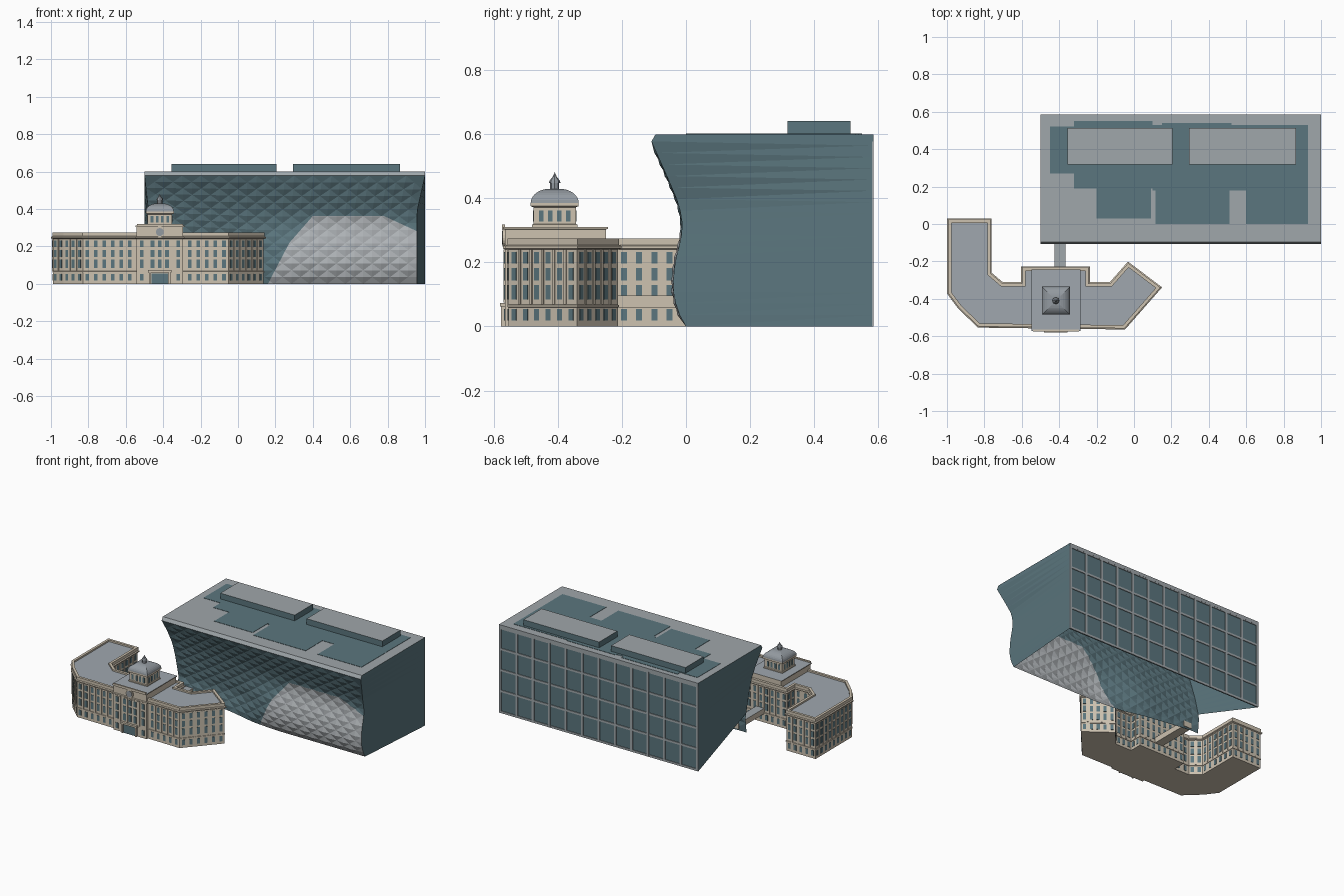
import bpy, bmesh, math
from mathutils import Vector, Matrix

if "Cube" in bpy.data.objects:
    bpy.data.objects.remove(bpy.data.objects["Cube"])

def mat(name, r, g, b):
    m = bpy.data.materials.new(name)
    m.diffuse_color = (r, g, b, 1)
    m.use_nodes = True
    m.node_tree.nodes["Principled BSDF"].inputs["Base Color"].default_value = m.diffuse_color
    return m

STONE = mat("warm stone", .61, .54, .435)
GLASS = mat("teal glass", .105, .182, .21)
GREY = mat("roof grey", .35, .385, .405)
BLUEGREY = mat("old roof blue grey", .35, .39, .43)
PALE = mat("pale panel", .42, .445, .465)
SLATE = mat("dome slate", .29, .32, .35)

def finish(bm, name, *mats):
    bmesh.ops.recalc_face_normals(bm, faces=bm.faces)
    me = bpy.data.meshes.new(name)
    bm.to_mesh(me)
    bm.free()
    for m in mats:
        me.materials.append(m)
    ob = bpy.data.objects.new(name, me)
    bpy.context.collection.objects.link(ob)
    return ob

def add_box(bm, centre, size, angle=0):
    m = Matrix.Translation(centre) @ Matrix.Rotation(angle, 4, 'Z') @ Matrix.Diagonal((*size, 1))
    bmesh.ops.create_cube(bm, size=1, matrix=m)

def span(bm, x0, x1, y0, y1, z0, z1):
    add_box(bm, ((x0 + x1) / 2, (y0 + y1) / 2, (z0 + z1) / 2), (x1 - x0, y1 - y0, z1 - z0))

def offset(poly, d):
    """Mitred outward offset of a counter-clockwise polygon."""
    out = []
    for i, p in enumerate(poly):
        p = Vector(p)
        a = (p - Vector(poly[i - 1])).normalized()
        b = (Vector(poly[(i + 1) % len(poly)]) - p).normalized()
        na, nb = Vector((a.y, -a.x)), Vector((b.y, -b.x))
        out.append(p + (na + nb) * d / (1 + na.dot(nb)))
    return out

def loft(name, poly, profile, mats, cap=0):
    """Skin a footprint through (offset, height) steps; the top face takes slot cap."""
    bm = bmesh.new()
    rings = [[bm.verts.new((*p, z)) for p in offset(poly, d)] for d, z in profile]
    for a, b in zip(rings, rings[1:]):
        for i in range(len(poly)):
            j = (i + 1) % len(poly)
            bm.faces.new((a[i], a[j], b[j], b[i]))
    bm.faces.new(rings[0][::-1])
    bm.faces.new(rings[-1]).material_index = cap
    return finish(bm, name, *mats)

def rect(x0, x1, y0, y1):
    return [(x0, y0), (x1, y0), (x1, y1), (x0, y1)]

# ---------- Modern hall: curved front ----------
LEFT = [(0, .03), (.05, .035), (.15, .045), (.3, .01), (.4, -.022), (.5, -.065), (.578, -.108)]
RIGHT = [(0, 0), (.05, -.028), (.12, -.042), (.2, -.035), (.28, -.014), (.34, -.012),
         (.4, -.03), (.47, -.06), (.578, -.108)]

def interp(pts, z):
    for (z0, y0), (z1, y1) in zip(pts, pts[1:]):
        if z <= z1:
            return y0 + (y1 - y0) * (z - z0) / (z1 - z0)
    return pts[-1][1]

def front_y(x, z):
    t = min(max((x + .1) / .45, 0), 1)
    t = t * t * (3 - 2 * t)
    return interp(LEFT, z) * (1 - t) + interp(RIGHT, z) * t

NX, NZ, TOP, BACK = 30, 16, .578, .58

def sheet_point(i, j):
    pull = min(1, (1 - j / NZ) * 3)        # both ends draw inward below the roof
    x0, x1 = -.5 + .02 * pull, 1 - .043 * pull
    x = x0 + (x1 - x0) * i / NX
    low = .05 * min(max((.1 - x) / .5, 0), 1)
    z = low + (TOP - low) * j / NZ
    inner = 0 < i < NX and 0 < j < NZ
    bump = -.007 if inner and (i + j) % 2 else 0
    return Vector((x, front_y(x, z) + bump, z))

bm = bmesh.new()
g = [[bm.verts.new(sheet_point(i, j)) for j in range(NZ + 1)] for i in range(NX + 1)]
for i in range(NX):
    for j in range(NZ):
        a, b, c, d = g[i][j], g[i + 1][j], g[i + 1][j + 1], g[i][j + 1]
        if (i + j) % 2 == 0:      # folds join the low points, leaving diamond pyramids
            bm.faces.new((a, b, c)); bm.faces.new((a, c, d))
        else:
            bm.faces.new((a, b, d)); bm.faces.new((b, c, d))
# cut the outline of the pale panel area, then colour inside it
outline = [(.16, 0), (.275, .22), (.4, .363), (.78, .363), (.96, .28)]
lines = []
for (x0, z0), (x1, z1) in zip(outline, outline[1:]):
    n = Vector((z1 - z0, 0, x0 - x1)).normalized()
    p = Vector((x0, 0, z0))
    lines.append((p, n))
    bmesh.ops.bisect_plane(bm, geom=bm.verts[:] + bm.edges[:] + bm.faces[:],
                           plane_co=p, plane_no=n)
for f in bm.faces:
    c = f.calc_center_median()
    if all((c - p).dot(n) > 0 for p, n in lines):
        f.material_index = 1
finish(bm, "faceted_front", GLASS, PALE)

# side walls follow the front; the left one lifts off the ground toward the front
for name, i, x, first in (("left_wall", 0, -.5, 4), ("right_wall", NX, 1, 0)):
    bm = bmesh.new()
    front = [bm.verts.new(sheet_point(i, j)) for j in range(first, NZ + 1)]
    front.append(bm.verts.new((x, -.093, .6)))
    n = len(front) - 1
    back = [bm.verts.new((x, BACK, .6 * k / n)) for k in range(n + 1)]
    for k in range(n):
        bm.faces.new((front[k], back[k], back[k + 1]))
        bm.faces.new((front[k], back[k + 1], front[k + 1]))
    finish(bm, name, GLASS)

# roof slab with a slanted front rim; its ends match the walls
bm = bmesh.new()
span(bm, -.5, 1, -.108, .585, TOP, .6)
bm.normal_update()
for v in bm.verts:
    if v.co.z > .59 and v.co.y < 0:
        v.co.y = -.095
for f in bm.faces:
    f.material_index = 1 if abs(f.normal.x) > .5 else 0
finish(bm, "hall_roof", GREY, GLASS)

bm = bmesh.new()
for r in [(-.45, -.32, .27, .52), (-.32, .1, .19, .55), (-.2, .09, .03, .19),
          (.1, .15, .18, .53), (.115, .51, 0, .18), (.15, .52, .18, .54),
          (.52, .6, .18, .53), (.6, .93, 0, .53)]:
    span(bm, *r, .598, .602)
finish(bm, "roof_glazing", GLASS)
for name, x0, x1 in (("left_roof_house", -.355, .205), ("right_roof_house", .295, .865)):
    loft(name, rect(x0, x1, .317, .513), [(0, .6), (0, .641)], (GLASS, GREY), 1)

# back wall and its frame
bm = bmesh.new()
span(bm, -.5, 1, BACK - .004, BACK, 0, TOP)
finish(bm, "back_wall", GLASS)
bm = bmesh.new()
for i in range(13):
    x = -.492 + 1.484 * i / 12
    span(bm, x - .008, x + .008, BACK, .585, 0, TOP)
for j in range(5):
    z = .007 + .57 * j / 4
    span(bm, -.5, 1, BACK, .5845, z - .007, z + .007)
finish(bm, "back_frame", GREY)

# ---------- Old stone building ----------
FOOT = [(-.99, .02), (-.99, -.37), (-.932, -.448), (-.83, -.545), (-.052, -.555),
        (.137, -.34), (-.031, -.213), (-.125, -.32), (-.245, -.32), (-.245, -.236),
        (-.595, -.236), (-.595, -.32), (-.705, -.32), (-.77, -.265), (-.77, .02)]
loft("stone_wings", FOOT,
     [(0, 0), (0, .06), (.003, .061), (.003, .067), (0, .068), (0, .24), (.009, .244),
      (.009, .251), (.003, .255), (.003, .275), (-.014, .275), (-.014, .264)], (STONE, BLUEGREY), 1)
loft("centre_block", rect(-.542, -.293, -.565, -.25),
     [(0, 0), (0, .24), (.006, .244), (.006, .251), (0, .254), (0, .303), (.006, .305),
      (.006, .311)], (STONE, BLUEGREY), 1)

# windows and pilasters along every wing wall
ROWS = [(.018, .054), (.085, .13), (.143, .182), (.196, .232)]
wins, pils = bmesh.new(), bmesh.new()
for i, p in enumerate(FOOT):
    p, q = Vector(p), Vector(FOOT[(i + 1) % len(FOOT)])
    d = q - p
    ang = math.atan2(d.y, d.x)
    n = max(1, round(d.length / .045))
    for k in range(n * 2 + 1):
        c = p + d * k / (2 * n)
        if c.y < -.5 and -.56 < c.x < -.275:
            continue
        if k % 2:
            for z0, z1 in ROWS:
                add_box(wins, (*c, (z0 + z1) / 2), (.019, .004, z1 - z0), ang)
        elif 0 < k < 2 * n:
            add_box(pils, (*c, .154), (.009, .008, .172), ang)

# centre front: windows, door, balcony, columns, clock
F = -.565
for x in (-.515, -.457, -.418, -.379, -.32):
    for z0, z1 in ROWS:
        if z0 > .05 or x in (-.515, -.32):
            span(wins, x - .01, x + .01, F - .003, F + .002, z0, z1)
span(wins, -.463, -.373, F - .004, F + .002, 0, .056)
for x in (-.49, -.4375, -.3985, -.346):
    span(pils, x - .005, x + .005, F - .005, F, .075, .24)
span(pils, -.48, -.356, F - .016, F, .062, .074)
for s in (-.47, -.366):
    span(pils, s - .005, s + .005, F - .012, F, 0, .062)
span(pils, -.54, -.295, F - .01, F, .303, .319)

# drum under the dome, with its windows
CX, CY = -.418, -.41
for k in range(4):
    ang = k * math.pi / 2
    for t in (-.042, -.014, .014, .042):
        v = Matrix.Rotation(ang, 3, 'Z') @ Vector((t, -.066, .345))
        add_box(wins, (CX + v.x, CY + v.y, v.z), (.014, .004, .035), ang)
finish(wins, "windows", GLASS)
finish(pils, "pilasters_and_balcony", STONE)

sq = rect(CX - .066, CX + .066, CY - .066, CY + .066)
loft("drum", sq, [(.005, .31), (.005, .318), (0, .32), (0, .372), (.009, .376), (.009, .386)], (STONE,))
dome = [(.009 - .06 * (1 - math.cos(a)), .386 + .044 * math.sin(a))
        for a in (math.pi / 2 * k / 8 for k in range(9))]
loft("dome", sq, dome, (SLATE,))
octa = [(CX + .012 * math.cos(k * math.pi / 4), CY + .012 * math.sin(k * math.pi / 4)) for k in range(8)]
loft("lantern", octa, [(.002, .425), (.002, .448), (.006, .448), (.004, .455), (-.005, .467),
                       (-.0115, .482)], (SLATE,))

# clock face with ring
for name, r, t, m in (("clock_ring", .027, .010, STONE), ("clock_face", .021, .014, SLATE)):
    bm = bmesh.new()
    bmesh.ops.create_cone(bm, cap_ends=True, segments=20, radius1=r, radius2=r, depth=t,
                          matrix=Matrix.Translation((CX, F - .003, .277)) @ Matrix.Rotation(math.pi / 2, 4, 'X'))
    finish(bm, name, m)

# link bridge between the buildings
loft("link_bridge", rect(-.425, -.365, -.24, .04), [(0, .06), (0, .097)], (STONE, GREY), 1)
